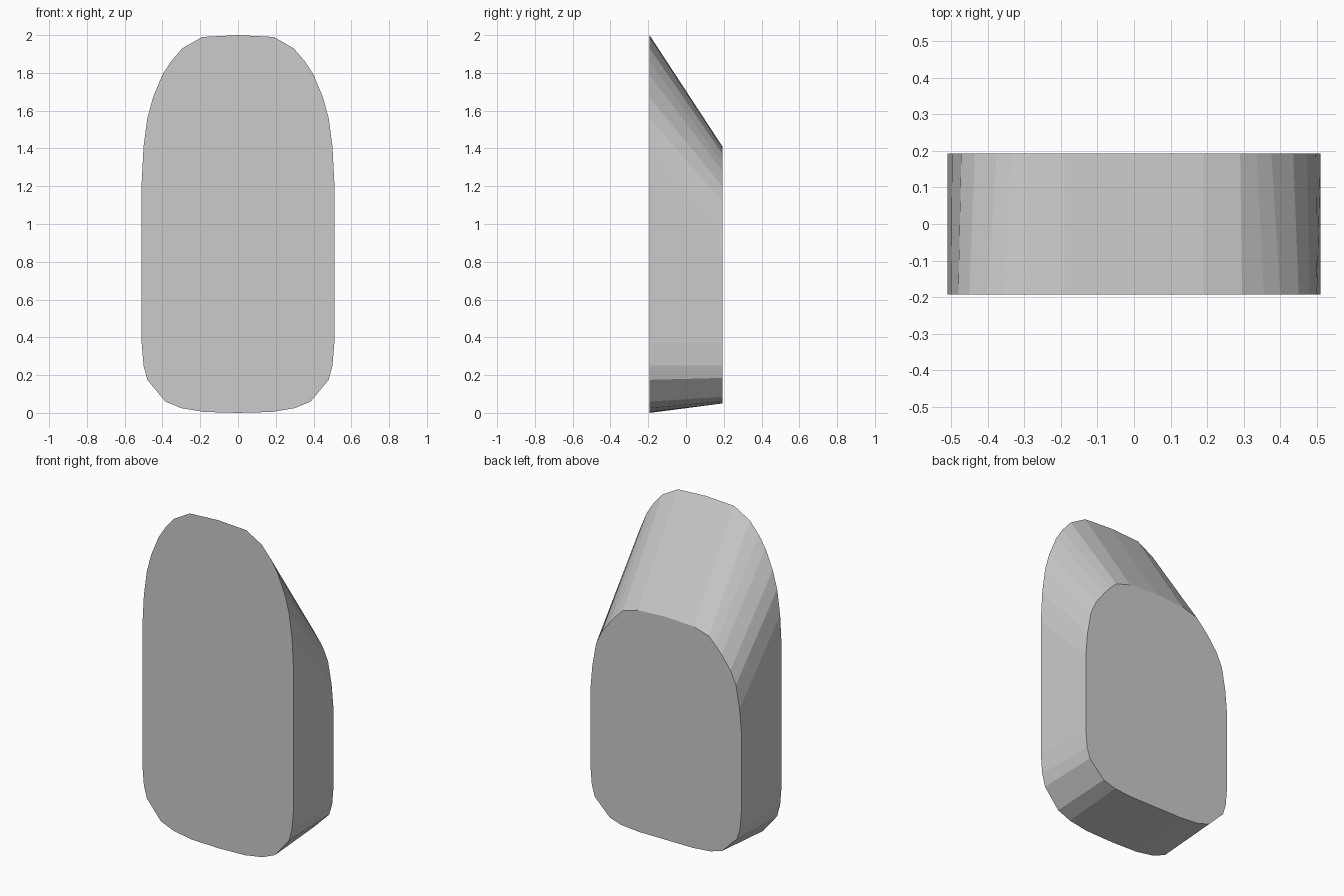
import bpy
import bmesh

if "Cube" in bpy.data.objects:
    bpy.data.objects.remove(bpy.data.objects["Cube"])

DEPTH = 0.193  # half thickness

# Right half outlines (x, z), top to bottom: tall front face, short back face
front = [(0.19, 1.99), (0.295, 1.93), (0.355, 1.86), (0.40, 1.79), (0.45, 1.67),
         (0.48, 1.56), (0.50, 1.41), (0.51, 1.22), (0.51, 0.37), (0.50, 0.25),
         (0.48, 0.175), (0.385, 0.06), (0.30, 0.025), (0.18, 0.005)]
back = [(0.19, 1.40), (0.29, 1.37), (0.335, 1.325), (0.375, 1.28), (0.435, 1.20),
        (0.472, 1.12), (0.497, 0.98), (0.51, 0.83), (0.51, 0.37), (0.50, 0.25),
        (0.48, 0.185), (0.38, 0.085), (0.30, 0.06), (0.18, 0.05)]


def ring(bm, half, y, top, bottom):
    """Close a half outline by mirroring it across x = 0."""
    pts = [(0, top)] + half + [(0, bottom)] + [(-x, z) for x, z in reversed(half)]
    return [bm.verts.new((x, y, z)) for x, z in pts]


# Block lofted between the two rounded faces
bm = bmesh.new()
a = ring(bm, front, -DEPTH, 2.0, 0.0)
b = ring(bm, back, DEPTH, 1.41, 0.05)
bm.faces.new(a)
bm.faces.new(b[::-1])
n = len(a)
for i in range(n):
    j = (i + 1) % n
    bm.faces.new((a[i], b[i], b[j], a[j]))
bmesh.ops.recalc_face_normals(bm, faces=bm.faces)

mesh = bpy.data.meshes.new("rounded_block")
bm.to_mesh(mesh)
bm.free()
block = bpy.data.objects.new("rounded_block", mesh)
bpy.context.collection.objects.link(block)
